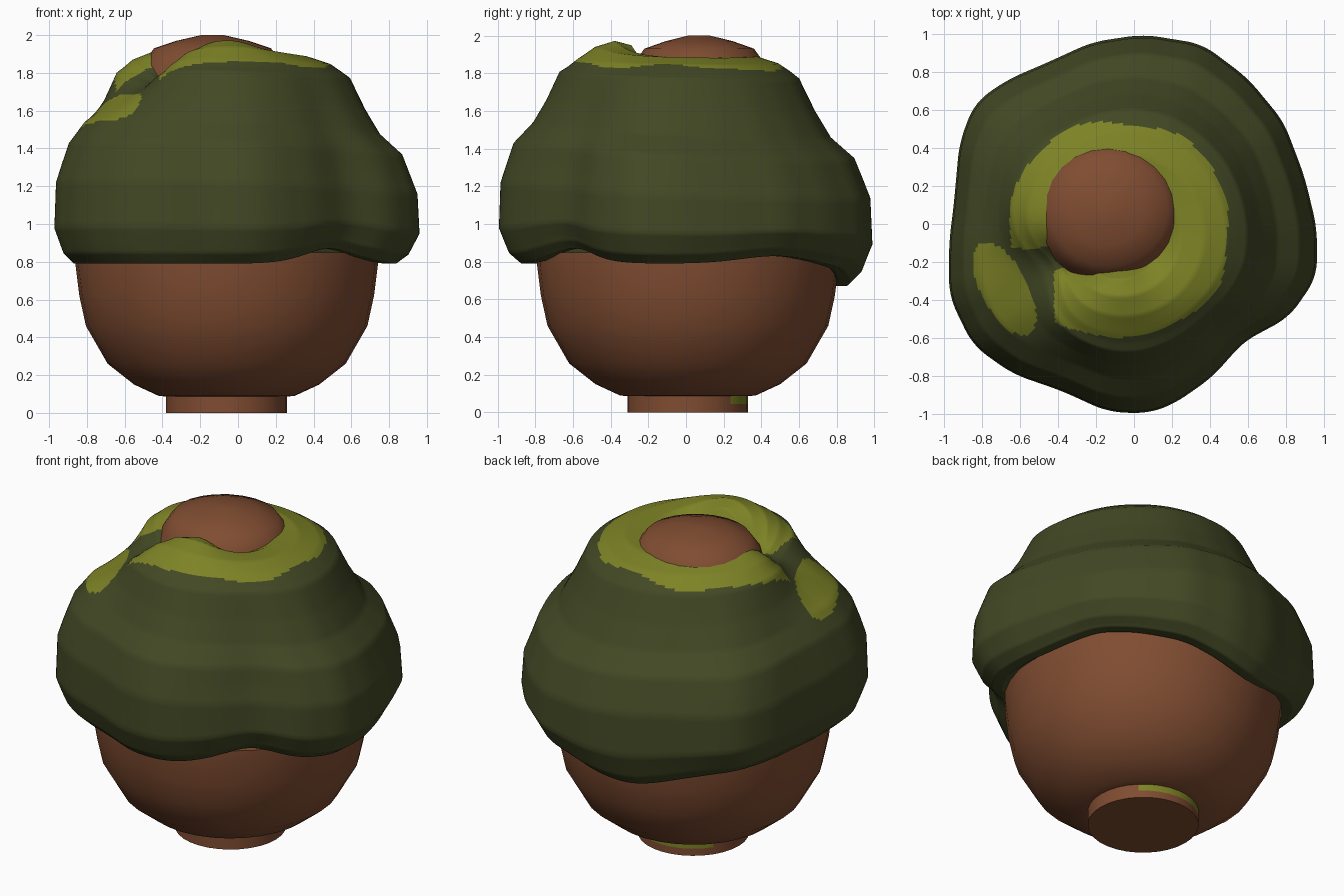
import bpy, bmesh, math
from mathutils import Vector

if "Cube" in bpy.data.objects:
    bpy.data.objects.remove(bpy.data.objects["Cube"])


def material(name, col):
    m = bpy.data.materials.new(name)
    m.diffuse_color = (*col, 1)
    m.use_nodes = True
    m.node_tree.nodes["Principled BSDF"].inputs["Base Color"].default_value = m.diffuse_color
    return m


BROWN = material("clay brown", (0.215, 0.073, 0.031))
GREEN = material("dark moss green", (0.055, 0.065, 0.018))
LIME = material("yellow green", (0.205, 0.225, 0.019))


def loft(name, rings, mats, rule=None, angle=50):
    """Skin a list of equally long closed rings, capping both ends."""
    bm = bmesh.new()
    vs = [[bm.verts.new(p) for p in r] for r in rings]
    n = len(vs[0])
    for a, b in zip(vs, vs[1:]):
        for i in range(n):
            j = (i + 1) % n
            bm.faces.new((a[i], a[j], b[j], b[i]))
    bm.faces.new(vs[0][::-1])
    bm.faces.new(vs[-1])
    bmesh.ops.recalc_face_normals(bm, faces=bm.faces)
    if rule:
        for f in bm.faces:
            f.material_index = rule(f.calc_center_median())
    me = bpy.data.meshes.new(name)
    bm.to_mesh(me)
    bm.free()
    for m in mats:
        me.materials.append(m)
    ob = bpy.data.objects.new(name, me)
    bpy.context.collection.objects.link(ob)
    bpy.ops.object.select_all(action='DESELECT')
    ob.select_set(True)
    bpy.context.view_layer.objects.active = ob
    bpy.ops.object.shade_smooth_by_angle(angle=math.radians(angle))
    return ob


def lathe(profile, cx, cy, n, sy=1.0):
    return [[(cx + r * math.cos(2 * math.pi * i / n), cy + r * sy * math.sin(2 * math.pi * i / n), z)
             for i in range(n)] for r, z in profile]


# bowl with rim
loft("bowl", lathe([(.30, .085), (.36, .09), (.49, .15), (.63, .26), (.745, .46), (.78, .62), (.80, .78),
                    (.80, .85), (.76, .85), (.75, .80)], -.06, .01, 32), [BROWN])


# foot ring with a small painted patch at the back
def foot_rule(c):
    a = math.degrees(math.atan2(c.y - .01, c.x + .06))
    return int(.05 < c.z < .1 and 40 < a < 150 and math.hypot(c.x + .06, c.y - .01) > .3)


loft("foot", lathe([(.32, 0), (.32, .045), (.32, .095)], -.06, .01, 32), [BROWN, LIME], foot_rule)

# brown dome showing through the top of the foliage
loft("crown_dome", lathe([(.47, 1.55), (.44, 1.64), (.40, 1.74), (.37, 1.85), (.31, 1.93), (.19, 1.97),
                          (.06, 2.0)], -.135, .07, 24, .94), [BROWN])

# foliage outline seen from above (counter-clockwise, starting at the right)
OUTLINE = [(.965, -.02), (.9, .25), (.79, .54), (.6, .77), (.36, .95), (.05, 1.0), (-.22, .96), (-.46, .85),
           (-.67, .76), (-.84, .64), (-.92, .43), (-.95, .1), (-.975, -.1), (-.975, -.38), (-.85, -.64),
           (-.64, -.79), (-.38, -.88), (-.14, -.99), (.07, -1.0), (.21, -.95), (.41, -.81), (.58, -.62),
           (.82, -.49), (.965, -.28)]
# foliage profile: radius factor, height, radius change and lift in the front-left dent
PROFILE = [(.76, .84, 0, 0), (.82, .79, 0, 0), (.88, .79, 0, 0), (.94, .84, 0, 0), (.995, .96, 0, 0),
           (.985, 1.18, 0, 0), (.91, 1.39, 0, 0), (.80, 1.50, .03, .0), (.725, 1.63, -.09, -.0),
           (.65, 1.79, -.15, -.07), (.55, 1.862, -.13, -.11), (.44, 1.90, -.06, -.16),
           (.32, 1.90, 0, -.2), (.22, 1.85, 0, -.22), (.15, 1.76, 0, -.2)]


def outline_radius(t):
    d = Vector((math.cos(t), math.sin(t)))
    for i, a in enumerate(OUTLINE):
        a, b = Vector(a), Vector(OUTLINE[(i + 1) % len(OUTLINE)])
        e = b - a
        det = d.x * e.y - d.y * e.x
        r, s = (a.x * e.y - a.y * e.x) / det, (a.x * d.y - a.y * d.x) / det
        if r > 0 and -1e-6 <= s <= 1 + 1e-6:
            return r
    return .95


def bump(t, deg, width):
    d = (math.degrees(t) - deg + 180) % 360 - 180
    return math.exp(-(d / width) ** 2)


def clamp(v):
    return max(0, min(1, v))


SEG, SUB = 240, 8
base = [outline_radius(2 * math.pi * i / SEG + 1e-4) for i in range(SEG)]
# slightly rounded outline corners
radii = [sum(base[(i + k) % SEG] for k in range(-3, 4)) / 7 for i in range(SEG)]
rings = []
for p, q in zip(PROFILE, PROFILE[1:]):
    for k in range(SUB):
        f, z, dr, dz = [a + (b - a) * k / SUB for a, b in zip(p, q)]
        low = clamp((1.15 - z) / .35) if f > .7 else 0
        high = 1 - low
        top = clamp((.8 - f) / .2)
        mix = clamp((f - .5) / .45)    # outline lobes fade towards the crown
        ring = []
        for i in range(SEG):
            t = 2 * math.pi * i / SEG + 1e-4
            w = bump(t, 207, 23)
            r = (radii[i] * mix + .97 * (1 - mix)) * f + dr * w
            # lean towards the front left, with a raised front of the crown
            h = z + dz * w - high * ((.04 - .03 * top) * math.sin(t) + (.03 - .015 * top) * math.cos(t))
            h += .09 * clamp((.55 - f) / .33) * bump(t, 275, 38)
            # wavy lower edge
            h += low * (.08 * bump(t, -50, 18) + .04 * bump(t, 35, 20) - .12 * bump(t, 102, 27)) * (f > .78)
            ring.append((-.1 * (1 - f) + r * math.cos(t), -.1 * (1 - f) * high + r * math.sin(t), h))
        rings.append(ring)


# yellow-green on the crown and on the ledge at the front left
def leaf_rule(c):
    a = math.degrees(math.atan2(c.y, c.x)) % 360
    gully = (194 < a < 211 or (c.x < -.42 and c.y < -.13)) and math.hypot(c.x, c.y) > .3
    edge = 1.03 + .05 * math.cos(math.radians(4 * a - 180)) + .03 * math.sin(math.radians(7 * a))
    crown = ((c.x + .08) / .58) ** 2 + ((c.y + .03) / .565) ** 2 < edge and not gully
    u, v = c.x + .68, c.y + .34
    ledge = ((u + .4 * v) / .135) ** 2 + (v / .245) ** 2 < 1
    return int(c.z > 1.35 and (crown or ledge))


loft("foliage", rings, [GREEN, LIME], leaf_rule, 60)
